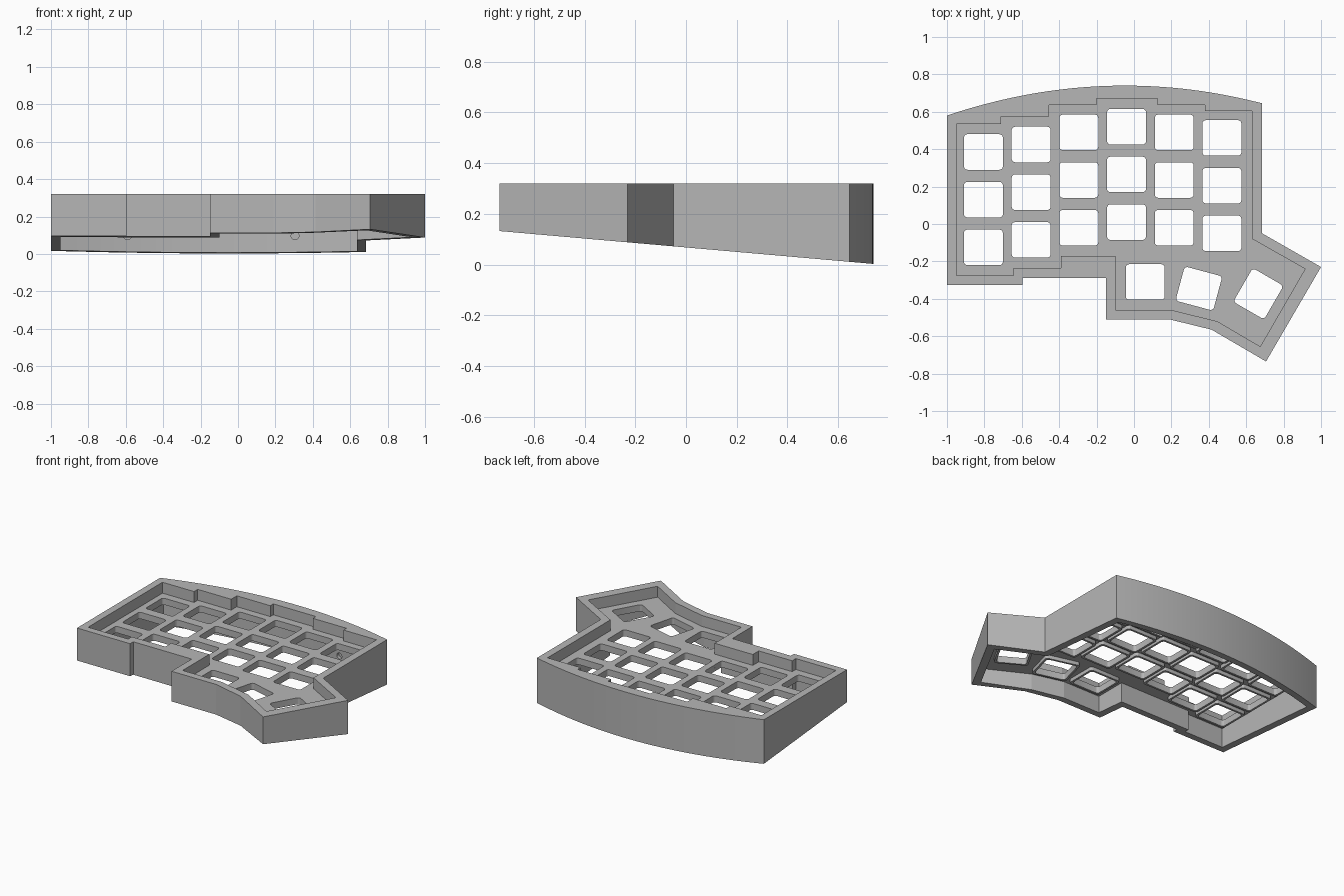
import bpy, bmesh, math

if "Cube" in bpy.data.objects:
    bpy.data.objects.remove(bpy.data.objects["Cube"], do_unlink=True)

TOP, PLATE_TOP, PLATE_BOTTOM, FRAME_BOTTOM = 0.32, 0.245, 0.225, 0.2
HOLE_W, HOLE_H, HOLE_R, RIM = 0.208, 0.19, 0.018, 0.014

grey = bpy.data.materials.new("case grey")
grey.use_nodes = True
colour = (0.47, 0.47, 0.47, 1)
grey.diffuse_color = colour
grey.node_tree.nodes["Principled BSDF"].inputs["Base Color"].default_value = colour


def underside(x, y):
    """Sloped base: the case is taller towards the back."""
    return 0.0675 - 0.0878 * y


def finish(bm, name):
    bmesh.ops.recalc_face_normals(bm, faces=bm.faces[:])
    mesh = bpy.data.meshes.new(name)
    bm.to_mesh(mesh)
    bm.free()
    mesh.materials.append(grey)
    obj = bpy.data.objects.new(name, mesh)
    bpy.context.scene.collection.objects.link(obj)
    return obj


def add_prism(bm, outline, bottom, top):
    """Extrude an outline; bottom is a height or a function of x and y."""
    base = bottom if callable(bottom) else (lambda x, y: bottom)
    low = [bm.verts.new((x, y, base(x, y))) for x, y in outline]
    high = [bm.verts.new((x, y, top)) for x, y in outline]
    bm.faces.new(low)
    bm.faces.new(high)
    for i in range(len(low)):
        j = (i + 1) % len(low)
        bm.faces.new((low[i], low[j], high[j], high[i]))
    return low, high


def prism(name, outline, bottom, top):
    bm = bmesh.new()
    add_prism(bm, outline, bottom, top)
    return finish(bm, name)


def arc(x0, x1, inset, steps=32):
    """Bowed back edge."""
    xs = [x0 + (x1 - x0) * i / steps for i in range(steps + 1)]
    return [(x, 0.74 - inset - 0.1766 * (x + 0.048) ** 2) for x in xs]


def rounded(cx, cy, angle, w, h, r):
    """Rounded rectangle outline, turned about its centre."""
    a = math.radians(angle)
    pts = []
    for k, (sx, sy) in enumerate([(1, 1), (-1, 1), (-1, -1), (1, -1)]):
        for i in range(5):
            t = math.pi / 2 * (k + i / 4)
            x = sx * (w / 2 - r) + r * math.cos(t)
            y = sy * (h / 2 - r) + r * math.sin(t)
            pts.append((cx + x * math.cos(a) - y * math.sin(a),
                        cy + x * math.sin(a) + y * math.cos(a)))
    return pts


def cut(target, cutter):
    cutter.hide_render = True
    mod = target.modifiers.new("cut", 'BOOLEAN')
    mod.operation = 'DIFFERENCE'
    mod.solver = 'EXACT'
    mod.object = cutter
    bpy.context.view_layer.objects.active = target
    bpy.ops.object.modifier_apply(modifier=mod.name)
    bpy.data.objects.remove(cutter, do_unlink=True)


# Key positions: six staggered columns of three, then three thumb keys
column_tops = [0.385, 0.425, 0.49, 0.52, 0.49, 0.46]
keys = [(-0.805 + 0.255 * c, y - 0.255 * row, 0)
        for c, y in enumerate(column_tops) for row in range(3)]
keys += [(0.06, -0.31, 0), (0.347, -0.345, -15), (0.665, -0.373, 60)]

# Outer shell
outer = arc(-1, 0.685, 0) + [
    (0.685, -0.05), (1, -0.23), (0.706, -0.735), (0.415, -0.565), (0.19, -0.51),
    (-0.15, -0.51), (-0.15, -0.29), (-0.595, -0.29), (-0.595, -0.325), (-1, -0.325)]
case = prism("case", outer, underside, TOP)

# Stepped recess above the key plate
recess = [
    (-0.95, 0.535), (-0.71, 0.535), (-0.71, 0.575), (-0.455, 0.575), (-0.455, 0.637),
    (-0.2, 0.637), (-0.2, 0.67), (0.125, 0.67), (0.125, 0.637), (0.38, 0.637),
    (0.38, 0.605), (0.632, 0.605), (0.632, -0.08), (0.915, -0.24), (0.675, -0.655),
    (0.445, -0.52), (0.2, -0.46), (-0.1, -0.46), (-0.1, -0.17), (-0.39, -0.17),
    (-0.39, -0.235), (-0.645, -0.235), (-0.645, -0.275), (-0.95, -0.275)]
cut(case, prism("recess_cutter", recess, PLATE_TOP, TOP + 0.1))

# Hollow below the key plate
cavity = arc(-0.95, 0.635, 0.05) + [
    (0.635, -0.08), (0.93, -0.248), (0.688, -0.667), (0.4, -0.517), (0.185, -0.46),
    (-0.1, -0.46), (-0.1, -0.24), (-0.645, -0.24), (-0.645, -0.275), (-0.95, -0.275)]
cut(case, prism("cavity_cutter", cavity, -0.2, PLATE_BOTTOM))

# Key openings
bm = bmesh.new()
for x, y, angle in keys:
    add_prism(bm, rounded(x, y, angle, HOLE_W, HOLE_H, HOLE_R), 0.1, TOP + 0.1)
cut(case, finish(bm, "opening_cutter"))

# Blind round sockets in the inside of the back wall
for x in (-0.59, 0.305):
    bm = bmesh.new()
    bmesh.ops.create_cone(bm, cap_ends=True, segments=24, radius1=0.021,
                          radius2=0.021, depth=0.06)
    y = 0.69 - 0.1766 * (x + 0.048) ** 2
    for v in bm.verts:
        v.co = (x + v.co.x, y - 0.005 + v.co.z, 0.097 + v.co.y)
    cut(case, finish(bm, "socket_cutter"))

# Frames hanging under each key opening
bm = bmesh.new()
for x, y, angle in keys:
    loops = []
    for grow in (0, RIM):
        pts = rounded(x, y, angle, HOLE_W + 2 * grow, HOLE_H + 2 * grow, HOLE_R)
        for z in (FRAME_BOTTOM, PLATE_BOTTOM):
            loops.append([bm.verts.new((px, py, z)) for px, py in pts])
    in_low, in_high, out_low, out_high = loops
    for a, b in ((in_low, in_high), (in_high, out_high),
                 (out_high, out_low), (out_low, in_low)):
        for i in range(len(a)):
            j = (i + 1) % len(a)
            bm.faces.new((a[i], a[j], b[j], b[i]))
frames = finish(bm, "key_frames")

# Smooth the bowed back and the rounded corners only
for obj in (case, frames):
    bpy.ops.object.select_all(action='DESELECT')
    obj.select_set(True)
    bpy.context.view_layer.objects.active = obj
    bpy.ops.object.shade_smooth_by_angle(angle=math.radians(12))
